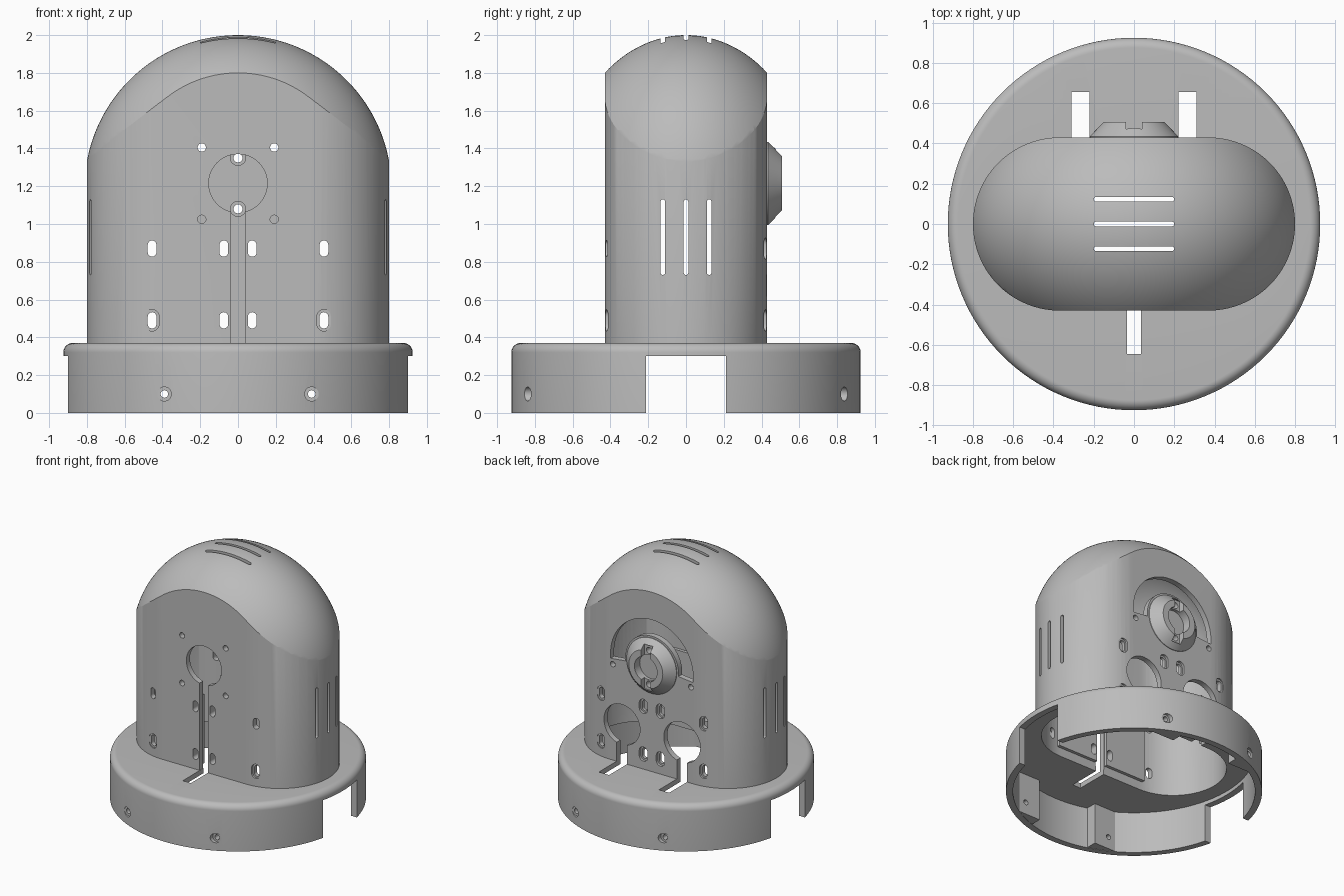
import bpy, bmesh
from math import sin, cos, pi, radians
from mathutils import Matrix

cube = bpy.data.objects.get("Cube")
if cube:
    bpy.data.objects.remove(cube)

grey = bpy.data.materials.new("matte grey")
grey.use_nodes = True
grey.diffuse_color = (0.5, 0.5, 0.5, 1)
grey.node_tree.nodes["Principled BSDF"].inputs["Base Color"].default_value = (0.5, 0.5, 0.5, 1)


def finish(bm, name):
    bmesh.ops.remove_doubles(bm, verts=bm.verts, dist=1e-5)
    bmesh.ops.recalc_face_normals(bm, faces=bm.faces)
    mesh = bpy.data.meshes.new(name)
    bm.to_mesh(mesh)
    bm.free()
    mesh.materials.append(grey)
    obj = bpy.data.objects.new(name, mesh)
    bpy.context.collection.objects.link(obj)
    return obj


def prism(name, outline, axis, a, b):
    """Extrude a 2D outline along one axis from a to b."""
    place = {"x": lambda u, v, w: (w, u, v),
             "y": lambda u, v, w: (u, w, v),
             "z": lambda u, v, w: (u, v, w)}[axis]
    bm = bmesh.new()
    low = [bm.verts.new(place(u, v, a)) for u, v in outline]
    high = [bm.verts.new(place(u, v, b)) for u, v in outline]
    bm.faces.new(low)
    bm.faces.new(high)
    n = len(outline)
    for i in range(n):
        j = (i + 1) % n
        bm.faces.new((low[i], low[j], high[j], high[i]))
    return finish(bm, name)


def lathe(name, profile, steps=128, matrix=Matrix()):
    """Spin a closed radius/height profile around z."""
    bm = bmesh.new()
    verts = [bm.verts.new((r, 0, z)) for r, z in profile]
    edges = [bm.edges.new(pair) for pair in zip(verts, verts[1:])]
    bmesh.ops.spin(bm, geom=verts + edges, axis=(0, 0, 1), cent=(0, 0, 0),
                   angle=2 * pi, steps=steps)
    bm.transform(matrix)
    return finish(bm, name)


def arc(u, v, r, start, end, steps):
    angles = [radians(start + (end - start) * i / steps) for i in range(steps + 1)]
    return [(u + r * cos(t), v + r * sin(t)) for t in angles]


def circle(u, v, r):
    return arc(u, v, r, 0, 360, 40)[:-1]


def rect(u0, u1, v0, v1):
    return [(u0, v0), (u1, v0), (u1, v1), (u0, v1)]


def stadium(u, v, half, r, steps=10, upright=False):
    if upright:
        return arc(u, v + half, r, 0, 180, steps) + arc(u, v - half, r, 180, 360, steps)
    return arc(u + half, v, r, -90, 90, steps) + arc(u - half, v, r, 90, 270, steps)


def boolean(target, other, mode="DIFFERENCE", keep=False):
    mod = target.modifiers.new("cut", "BOOLEAN")
    mod.operation, mod.solver, mod.object = mode, "EXACT", other
    bpy.context.view_layer.objects.active = target
    bpy.ops.object.modifier_apply(modifier=mod.name)
    if not keep:
        bpy.data.objects.remove(other)


def cut(targets, outline, axis, a, b):
    tool = prism("cutter", outline, axis, a, b)
    for target in targets:
        boolean(target, tool, keep=True)
    bpy.data.objects.remove(tool)


def domed_body(name, inset, bottom):
    """Rounded slab capped by an ellipsoid."""
    body = prism(name, stadium(0, 0, 0.37, 0.43 - inset, 40), "z", bottom, 2.1)
    profile = [(0, bottom - 0.1), (1, bottom - 0.1)] + arc(0, 0, 1, 0, 90, 40)
    rx, ry, rz, mid = 0.813 - inset, 0.655 - inset, 0.813 - inset, 1.187
    profile = [(r, z if i < 2 else mid + rz * z) for i, (r, z) in enumerate(profile)]
    profile[-1] = (0, mid + rz)
    cap = lathe("cap", profile, 128, Matrix.Diagonal((rx, ry, 1, 1)))
    boolean(body, cap, "INTERSECT")
    return body


HUB_Z = 1.215
WALL = 0.045

# Tower shell
tower = domed_body("tower_shell", 0, 0.34)
boolean(tower, domed_body("inside", WALL, 0.2))

# Round base with rolled top edge
base = lathe("base_ring", [(0, 0.33), (0.875, 0.33), (0.875, 0), (0.925, 0)]
             + arc(0.875, 0.32, 0.05, 0, 90, 10) + [(0, 0.37)])
cut([base], stadium(0, 0, 0.37, 0.43 - WALL, 40), "z", 0.2, 0.5)
cut([base], rect(-0.212, 0.212, -0.1, 0.3), "x", -1.2, 1.2)

# Screw bosses inside the base
bosses = []
for sx in (-1, 1):
    for sy in (-1, 1):
        side = "left" if sx > 0 else "right"
        end = "back" if sy > 0 else "front"
        x0, x1 = sorted((sx * 0.26, sx * 0.52))
        y0, y1 = sorted((sy * 0.75, sy * 1.0))
        boss = prism(f"{end}_{side}_boss", rect(x0, x1, y0, y1), "z", 0.002, 0.34)
        boolean(boss, prism("limit", arc(0, 0, 0.9, 0, 360, 96)[:-1], "z", -0.1, 0.5),
                "INTERSECT")
        bosses.append(boss)

# Mounting pads behind the front wall
pads = [prism(f"{n}_mounting_pad", rect(min(s * 0.045, s * 0.4), max(s * 0.045, s * 0.4), 0.4, 0.95),
              "y", -0.39, -0.36) for n, s in (("left", 1), ("right", -1))]

# Conical hub on the back
hub = lathe("rear_hub", [(0, 0.4), (0.22, 0.4), (0.22, 0.435), (0.15, 0.507), (0, 0.507)], 64,
            Matrix.Translation((0, 0, HUB_Z)) @ Matrix.Rotation(-pi / 2, 4, "X"))
cut([hub], circle(0, HUB_Z, 0.1), "y", 0.44, 0.6)
cut([hub], rect(-0.04, 0.04, HUB_Z - 0.18, HUB_Z + 0.18), "y", 0.465, 0.6)
for dz in (-0.135, 0.135):
    cut([hub, tower], circle(0, HUB_Z + dz, 0.024), "y", 0.3, 0.6)
    cut([tower], circle(0, HUB_Z + dz, 0.04), "y", 0.3, 0.405)

# Curved slot and pin holes around the hub
cut([tower], arc(0, HUB_Z, 0.365, -6, 186, 40) + arc(0, HUB_Z, 0.235, 186, -6, 40), "y", 0.3, 0.5)
for s in (-1, 1):
    cut([tower], circle(s * 0.345, 1.135, 0.022), "y", 0.3, 0.5)

# Front opening, cable slot and four small holes
cut([tower], circle(0, HUB_Z, 0.155), "y", -0.5, -0.3)
cut([tower], rect(-0.038, 0.038, 0.3, 1.12), "y", -0.5, -0.3)
cut([base], rect(-0.036, 0.036, -0.645, -0.3), "z", 0.2, 0.5)
for s in (-1, 1):
    for z in (1.025, 1.405):
        cut([tower], circle(s * 0.192, z, 0.022), "y", -0.5, -0.3)

# Rear keyholes with slots running into the base
for s in (-1, 1):
    cut([tower], circle(s * 0.265, 0.675, 0.16), "y", 0.3, 0.5)
    cut([tower], rect(s * 0.265 - 0.045, s * 0.265 + 0.045, 0.3, 0.6), "y", 0.3, 0.5)
    cut([base], rect(s * 0.265 - 0.045, s * 0.265 + 0.045, 0.3, 0.655), "z", 0.2, 0.5)

# Mounting slots through both walls, with shallow counterbores
for s in (-1, 1):
    for x in (0.075, 0.455):
        for z in (0.49, 0.87):
            cut([tower] + pads, stadium(s * x, z, 0.02, 0.023, upright=True), "y", -0.6, 0.6)
            wide = stadium(s * x, z, 0.02, 0.037, upright=True)
            cut([tower], wide, "y", 0.41, 0.6)
            if x > 0.4 and z < 0.5:
                cut([tower], wide, "y", -0.6, -0.41)

# Vents in the sides and the crown
for y in (-0.123, 0, 0.123):
    cut([tower], stadium(y, 0.93, 0.188, 0.012, 6, True), "x", -1, 1)
    cut([tower], stadium(0, y, 0.188, 0.012, 6), "z", 1.6, 2.2)

# Base screw holes with wider mouths
for s in (-1, 1):
    cut([base] + bosses, circle(s * 0.39, 0.1, 0.02), "y", -1.2, 1.2)
    cut([base] + bosses, circle(s * 0.39, 0.1, 0.037), "y", -1.2, -0.82)
    cut([base] + bosses, circle(s * 0.39, 0.1, 0.037), "y", 0.82, 1.2)

# Smooth curved faces, keep edges crisp
for obj in [tower, base, hub] + bosses + pads:
    bpy.ops.object.select_all(action="DESELECT")
    obj.select_set(True)
    bpy.context.view_layer.objects.active = obj
    bpy.ops.object.shade_smooth_by_angle(angle=radians(25))
